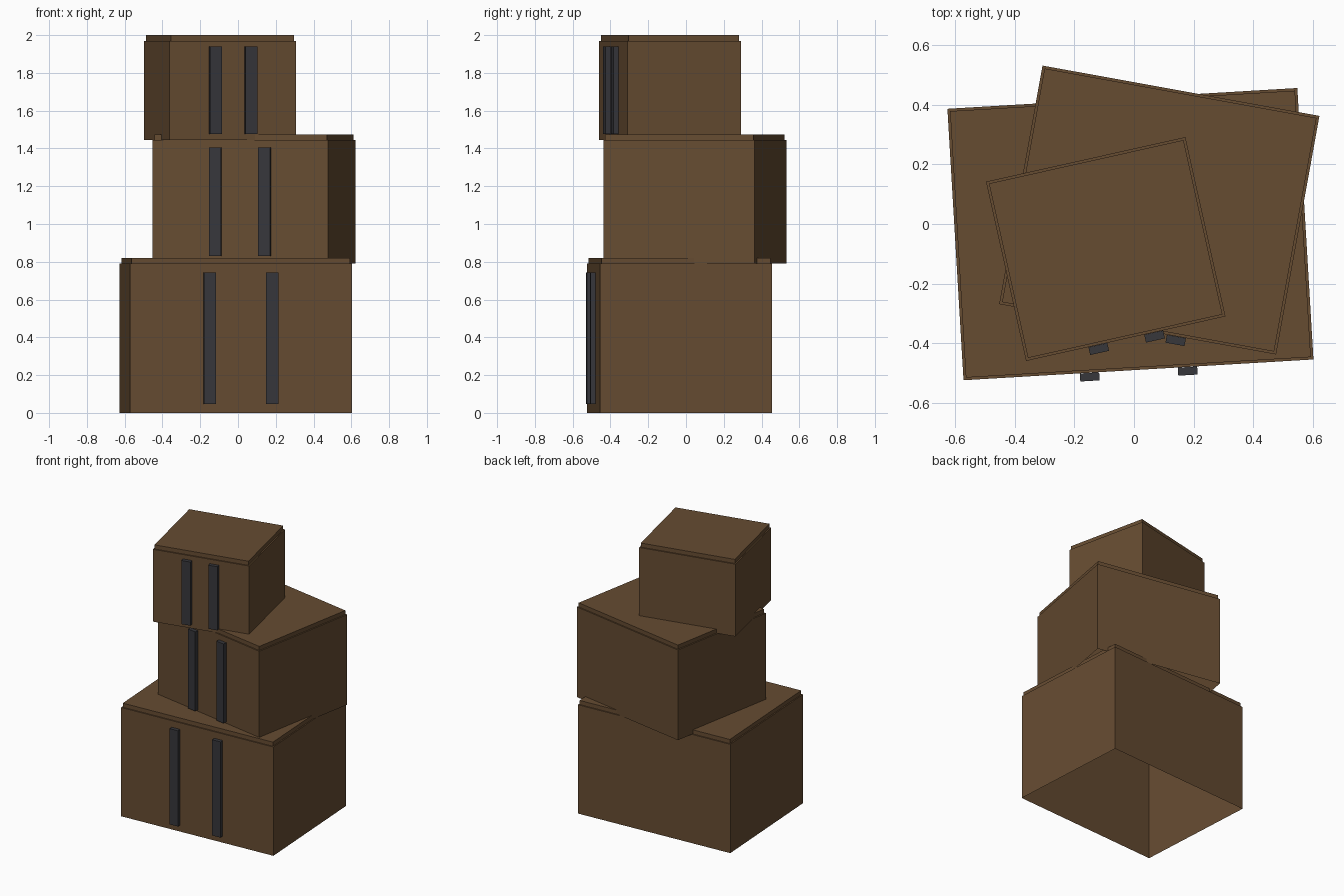
import bpy, bmesh, math
from mathutils import Matrix

if "Cube" in bpy.data.objects:
    bpy.data.objects.remove(bpy.data.objects["Cube"])


def flat_material(name, rgb):
    mat = bpy.data.materials.new(name)
    mat.diffuse_color = (*rgb, 1)
    mat.use_nodes = True
    mat.node_tree.nodes["Principled BSDF"].inputs["Base Color"].default_value = mat.diffuse_color
    return mat


BROWN = flat_material("brown_crate", (0.133, 0.072, 0.031))
DARK = flat_material("dark_strap", (0.038, 0.038, 0.044))
LID_H, LID_INSET = 0.03, 0.012
STRAP_W, STRAP_OUT = 0.065, 0.027


def make_object(name, bm, mat, place):
    bmesh.ops.transform(bm, matrix=place, verts=bm.verts)
    mesh = bpy.data.meshes.new(name)
    bm.to_mesh(mesh)
    bm.free()
    mesh.materials.append(mat)
    bpy.context.collection.objects.link(bpy.data.objects.new(name, mesh))


def block(size, centre):
    bm = bmesh.new()
    bmesh.ops.create_cube(bm, size=1, matrix=Matrix.Translation(centre) @ Matrix.Diagonal((*size, 1)))
    return bm


def crate(name, x, y, z, width, depth, height, degrees):
    place = Matrix.Translation((x, y, z)) @ Matrix.Rotation(math.radians(degrees), 4, 'Z')

    # Shell open underneath, with a raised inset lid
    bm = block((width, depth, height), (0, 0, height / 2))
    bm.normal_update()
    bottom = [f for f in bm.faces if f.normal.z < -0.5]
    bmesh.ops.delete(bm, geom=bottom, context='FACES_ONLY')
    top = [f for f in bm.faces if f.normal.z > 0.5]
    bmesh.ops.inset_region(bm, faces=top, thickness=LID_INSET)
    raised = bmesh.ops.extrude_discrete_faces(bm, faces=top)['faces']
    for v in raised[0].verts:
        v.co.z += LID_H
    make_object(name, bm, BROWN, place)

    # Pair of dark upright straps on the front
    for side, sign in (("left", -1), ("right", 1)):
        strap = block((STRAP_W, STRAP_OUT, height * 0.88),
                      (sign * width * 0.14, -depth / 2 - STRAP_OUT / 2 - 0.0005, height / 2))
        make_object(f"{name}_{side}_strap", strap, DARK, place)


# Stack of three twisted crates
crate("bottom_crate", -0.012, -0.034, 0.0, 1.177, 0.913, 0.79, 3.4)
crate("middle_crate", 0.085, 0.047, 0.79, 0.945, 0.814, 0.655, -10.3)
crate("top_crate", -0.095, -0.084, 1.445, 0.686, 0.617, 0.525, 12.6)
